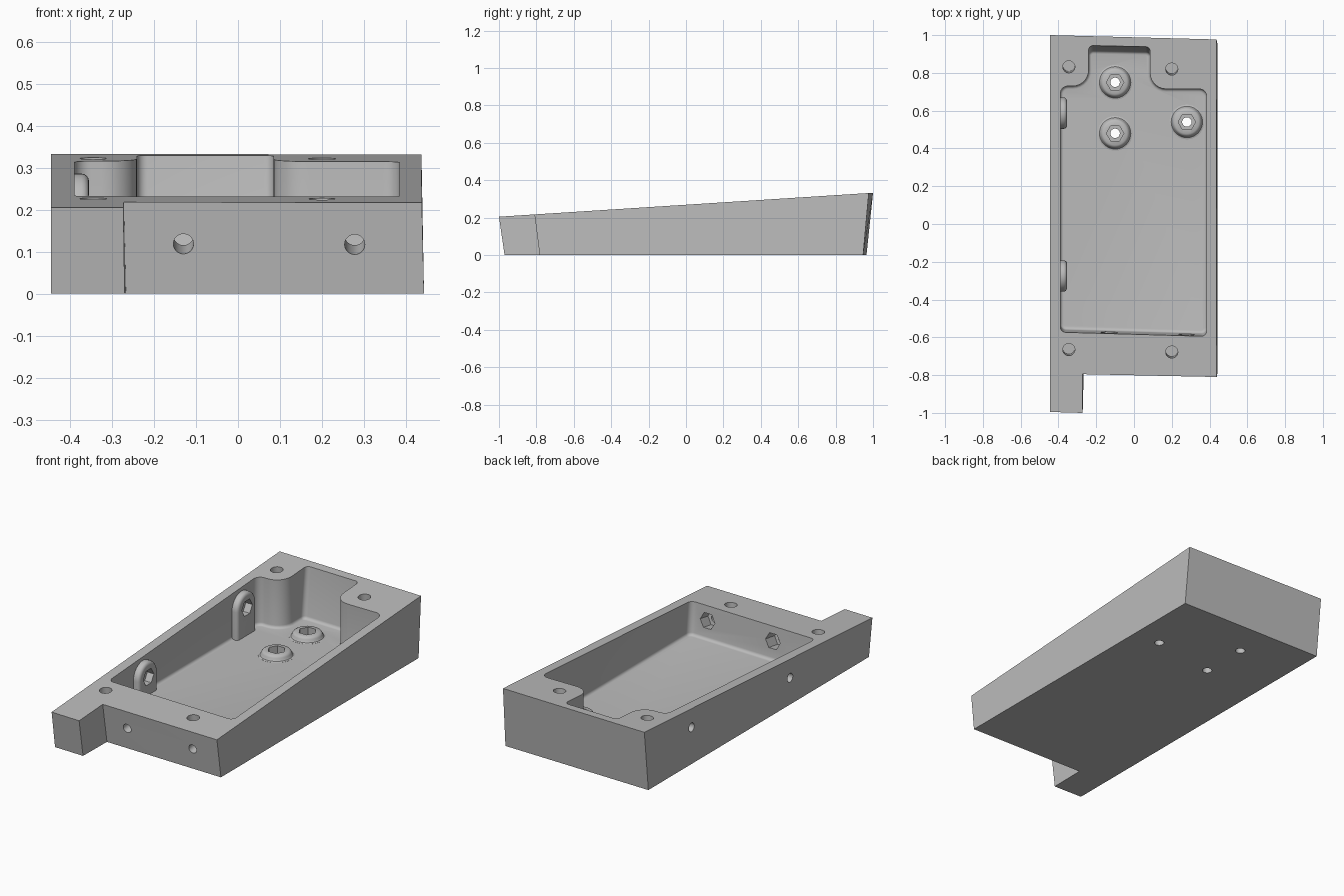
import bpy, bmesh, math
from mathutils import Vector

if "Cube" in bpy.data.objects:
    bpy.data.objects.remove(bpy.data.objects["Cube"])

grey = bpy.data.materials.new("light grey")
grey.diffuse_color = (0.5, 0.5, 0.5, 1)
grey.use_nodes = True
grey.node_tree.nodes["Principled BSDF"].inputs["Base Color"].default_value = grey.diffuse_color
FLOOR = 0.05


def finish(name, bm):
    bmesh.ops.recalc_face_normals(bm, faces=bm.faces[:])
    me = bpy.data.meshes.new(name)
    bm.to_mesh(me)
    bm.free()
    me.materials.append(grey)
    ob = bpy.data.objects.new(name, me)
    bpy.context.collection.objects.link(ob)
    return ob


def loft(name, rings, bevel_ring=None, bevel=0.0):
    """Skin rings of equal length, cap the ends, optionally round one cap edge."""
    bm = bmesh.new()
    vs = [[bm.verts.new(p) for p in r] for r in rings]
    n = len(rings[0])
    for a, b in zip(vs, vs[1:]):
        for i in range(n):
            j = (i + 1) % n
            bm.faces.new((a[i], a[j], b[j], b[i]))
    caps = [bm.faces.new(vs[0]), bm.faces.new(vs[-1])]
    if bevel_ring is not None:
        bmesh.ops.recalc_face_normals(bm, faces=bm.faces[:])
        bmesh.ops.bevel(bm, geom=list(caps[bevel_ring].edges), offset=bevel,
                        segments=4, profile=0.5, affect='EDGES')
    return finish(name, bm)


def rod(name, start, end, r, n=32):
    """Cylinder or prism between two points."""
    a, b = Vector(start), Vector(end)
    q = (b - a).to_track_quat('Z', 'Y')
    ring = [q @ Vector((r * math.cos(2 * math.pi * i / n),
                        r * math.sin(2 * math.pi * i / n), 0)) for i in range(n)]
    return loft(name, [[a + p for p in ring], [b + p for p in ring]])


def rounded(corners, seg=7):
    """Polygon with a fillet radius at every corner."""
    out = []
    for i, (x, y, r) in enumerate(corners):
        p = Vector((x, y))
        u = (Vector(corners[i - 1][:2]) - p).normalized()
        v = (Vector(corners[(i + 1) % len(corners)][:2]) - p).normalized()
        half = u.angle(v) / 2
        c = p + (u + v).normalized() * r / math.sin(half)
        a = p + u * r / math.tan(half) - c
        b = p + v * r / math.tan(half) - c
        turn = math.atan2(a.x * b.y - a.y * b.x, a.dot(b))
        for k in range(seg + 1):
            t = turn * k / seg
            out.append((c.x + a.x * math.cos(t) - a.y * math.sin(t),
                        c.y + a.x * math.sin(t) + a.y * math.cos(t)))
    return out


def combine(body, other, op):
    m = body.modifiers.new(op.lower(), 'BOOLEAN')
    m.operation, m.solver, m.object = op, 'EXACT', other
    bpy.context.view_layer.objects.active = body
    bpy.ops.object.modifier_apply(modifier=m.name)
    bpy.data.objects.remove(other, do_unlink=True)


def top_z(y):
    return 0.205 + 0.064 * (y + 1)


# wedge block with leaning ends and a front tab
low = [(-.445, -.965), (-.27, -.97), (-.267, -.765), (.443, -.782), (.443, .947), (-.445, .965)]
high = [(-.445, -.995), (-.273, -1.0), (-.272, -.795), (.438, -.81), (.437, .977), (-.445, 1.0)]
body = loft("tray_body", [[(x, y, 0) for x, y in low],
                          [(x, y, top_z(y)) for x, y in high]])

# cavity with a narrow rear recess and rounded floor edge
outline = rounded([(-.39, -.573, .03), (.385, -.595, .03), (.385, .715, .04),
                   (.085, .715, .085), (.085, .938, .024), (-.24, .945, .024),
                   (-.24, .73, .085), (-.39, .73, .04)])


def lean(y, z):
    if y > .85:
        return y + .1 * (z - top_z(.94))
    if y < -.5:
        return y - .08 * (z - top_z(-.58))
    return y


cavity = loft("cavity_cutter", [[(x, lean(y, z), z) for x, y in outline]
                                for z in (FLOOR, 0.45)], 0, 0.016)
combine(body, cavity, 'DIFFERENCE')

# round bosses on the floor
floor_holes = [(-.1, .75), (-.1, .48), (.28, .54)]
profile = [(.092, .04), (.092, .0505), (.083, .053), (.078, .06), (.076, .068),
           (.071, .075), (.062, .08)]
for x, y in floor_holes:
    rings = [[(x + r * math.cos(math.pi * i / 20), y + r * math.sin(math.pi * i / 20), z)
              for i in range(40)] for r, z in profile]
    combine(body, loft("floor_boss", rings), 'UNION')

# arched bosses on the left wall
wall_holes = [(.587, .203), (-.275, .148)]
for y, z in wall_holes:
    r = .083
    arch = [(y - r, .03)] + [(y - r * math.cos(math.pi * i / 20), z + r * math.sin(math.pi * i / 20))
                             for i in range(21)] + [(y + r, .03)]
    pad = loft("wall_boss", [[(px, a, b) for a, b in arch] for px in (-.41, -.355)], 1, 0.018)
    combine(body, pad, 'UNION')

# floor screw holes with hex pockets
for x, y in floor_holes:
    combine(body, rod("hole", (x, y, -.1), (x, y, .2), .025), 'DIFFERENCE')
    combine(body, rod("hex", (x, y, .035), (x, y, .2), .046, 6), 'DIFFERENCE')

# left wall screw holes with hex pockets
for y, z in wall_holes:
    combine(body, rod("hole", (-.6, y, z), (-.3, y, z), .024), 'DIFFERENCE')
    combine(body, rod("hex", (-.395, y, z), (-.3, y, z), .046, 6), 'DIFFERENCE')

# front wall screw holes with hex pockets, square to the leaning face
for x in (-.13, .278):
    def at(y):
        return (x, y, .116 + .16 * (y + .8))
    combine(body, rod("hole", at(-.9), at(-.5), .024), 'DIFFERENCE')
    combine(body, rod("hex", at(-.655), at(-.5), .046, 6), 'DIFFERENCE')

# blind holes in the rim
for x, y in ((-.345, .832), (.2, .82), (-.345, -.665), (.2, -.678)):
    z = top_z(y)
    combine(body, rod("hole", (x, y + .008, z - .12), (x, y - .004, z + .06), .032), 'DIFFERENCE')

bpy.ops.object.select_all(action='DESELECT')
body.select_set(True)
bpy.context.view_layer.objects.active = body
bpy.ops.object.shade_smooth_by_angle(angle=math.radians(30))
